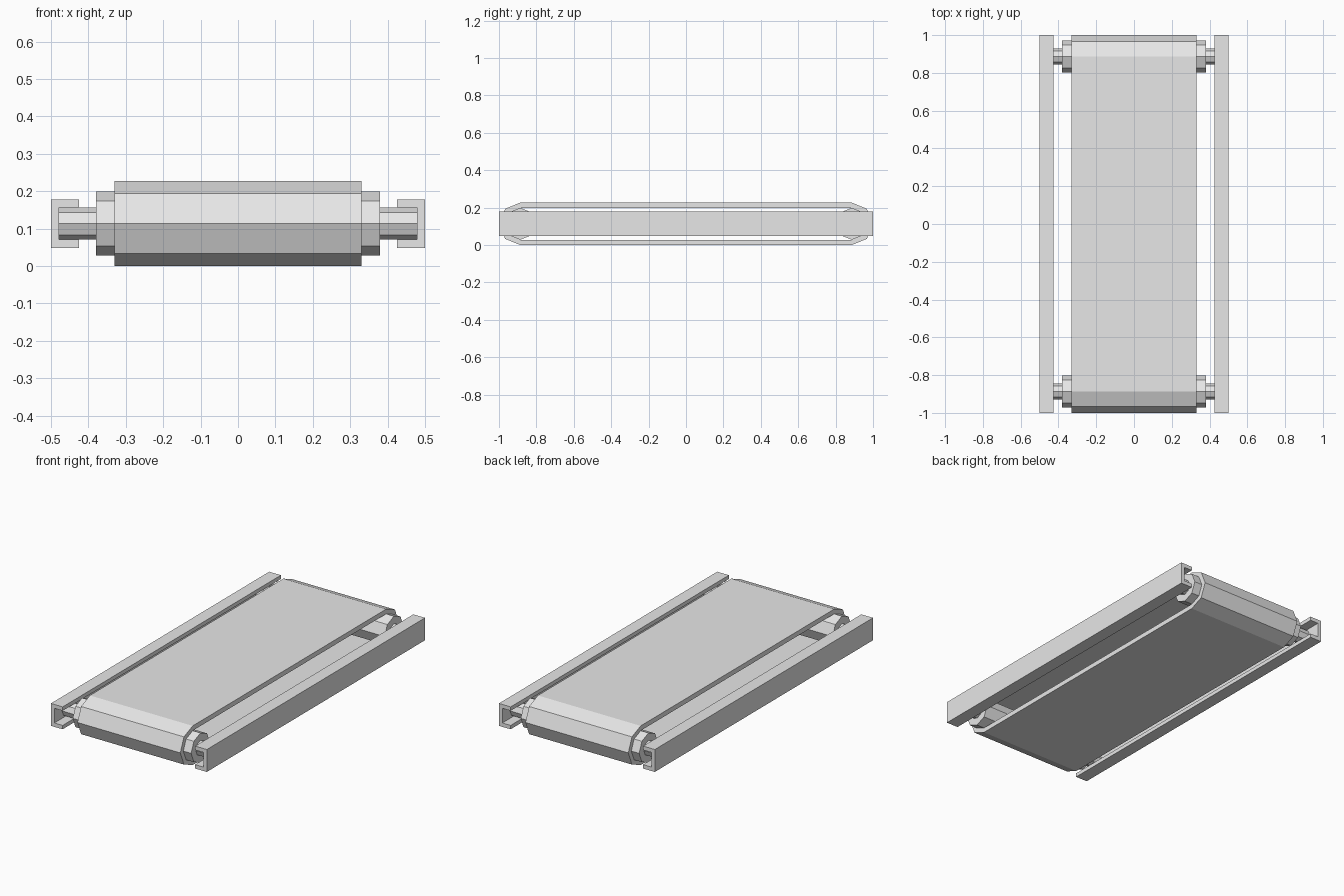
import bpy
from math import sin, cos, pi

cube = bpy.data.objects.get("Cube")
if cube:
    bpy.data.objects.remove(cube)

AXIS_Z = 0.1135        # height of the roller axes
BELT_R = 0.1135        # outer radius of the belt bend
ROLLER_R = 0.0855
AXLE_R = 0.0425
AXIS_Y = 1 - BELT_R    # distance of each roller from the centre

steel = bpy.data.materials.new("light grey")
steel.use_nodes = True
grey = (0.8, 0.8, 0.8, 1)
steel.diffuse_color = grey
steel.node_tree.nodes["Principled BSDF"].inputs["Base Color"].default_value = grey


def make(name, verts, faces):
    mesh = bpy.data.meshes.new(name)
    mesh.from_pydata(verts, [], faces)
    mesh.materials.append(steel)
    obj = bpy.data.objects.new(name, mesh)
    bpy.context.collection.objects.link(obj)
    return obj


def octagon(radius, y=0):
    return [(y + radius * cos(i * pi / 4), AXIS_Z + radius * sin(i * pi / 4)) for i in range(8)]


def lathe(name, y, sections):
    """Join octagonal rings, given as (x, radius), and cap both ends."""
    verts = [(x, *p) for x, r in sections for p in octagon(r, y)]
    last = len(verts) - 8
    faces = [tuple(range(8))[::-1], tuple(range(last, last + 8))]
    for s in range(len(sections) - 1):
        a = s * 8
        faces += [(a + i, a + (i + 1) % 8, a + 8 + (i + 1) % 8, a + 8 + i) for i in range(8)]
    return make(name, verts, faces)


def stadium(radius):
    """Side outline of the belt: two half octagons joined by straight runs."""
    points = []
    for start, y in ((-pi / 2, AXIS_Y), (pi / 2, -AXIS_Y)):
        for i in range(5):
            a = start + i * pi / 4
            points.append((y + radius * cos(a), AXIS_Z + radius * sin(a)))
    return points


# Rollers with stepped axle ends
for name, y in (("front_roller", -AXIS_Y), ("back_roller", AXIS_Y)):
    lathe(name, y, [(-0.478, AXLE_R), (-0.38, AXLE_R), (-0.38, ROLLER_R),
                    (0.38, ROLLER_R), (0.38, AXLE_R), (0.478, AXLE_R)])

# Belt: a hollow loop around both rollers
outer, inner = stadium(BELT_R), stadium(ROLLER_R)
n = len(outer)
verts = [(x, *p) for x in (-0.33, 0.33) for loop in (outer, inner) for p in loop]
faces = []
for i in range(n):
    j = (i + 1) % n
    faces += [(i, j, 2 * n + j, 2 * n + i),
              (n + j, n + i, 3 * n + i, 3 * n + j),
              (j, i, n + i, n + j),
              (2 * n + i, 2 * n + j, 3 * n + j, 3 * n + i)]
make("belt", verts, faces)

# Side rails: channels that open towards the belt
HALF = 0.065
section = [(0.425, -HALF), (0.5, -HALF), (0.5, HALF), (0.425, HALF),
           (0.425, AXLE_R), (0.478, AXLE_R), (0.478, -AXLE_R), (0.425, -AXLE_R)]
for name, side in (("left_rail", 1), ("right_rail", -1)):
    verts = [(side * x, y, AXIS_Z + z) for y in (-1, 1) for x, z in section]
    faces = [tuple(range(8)), tuple(range(15, 7, -1))]
    faces += [((i + 1) % 8, i, 8 + i, 8 + (i + 1) % 8) for i in range(8)]
    if side < 0:
        faces = [f[::-1] for f in faces]
    make(name, verts, faces)
